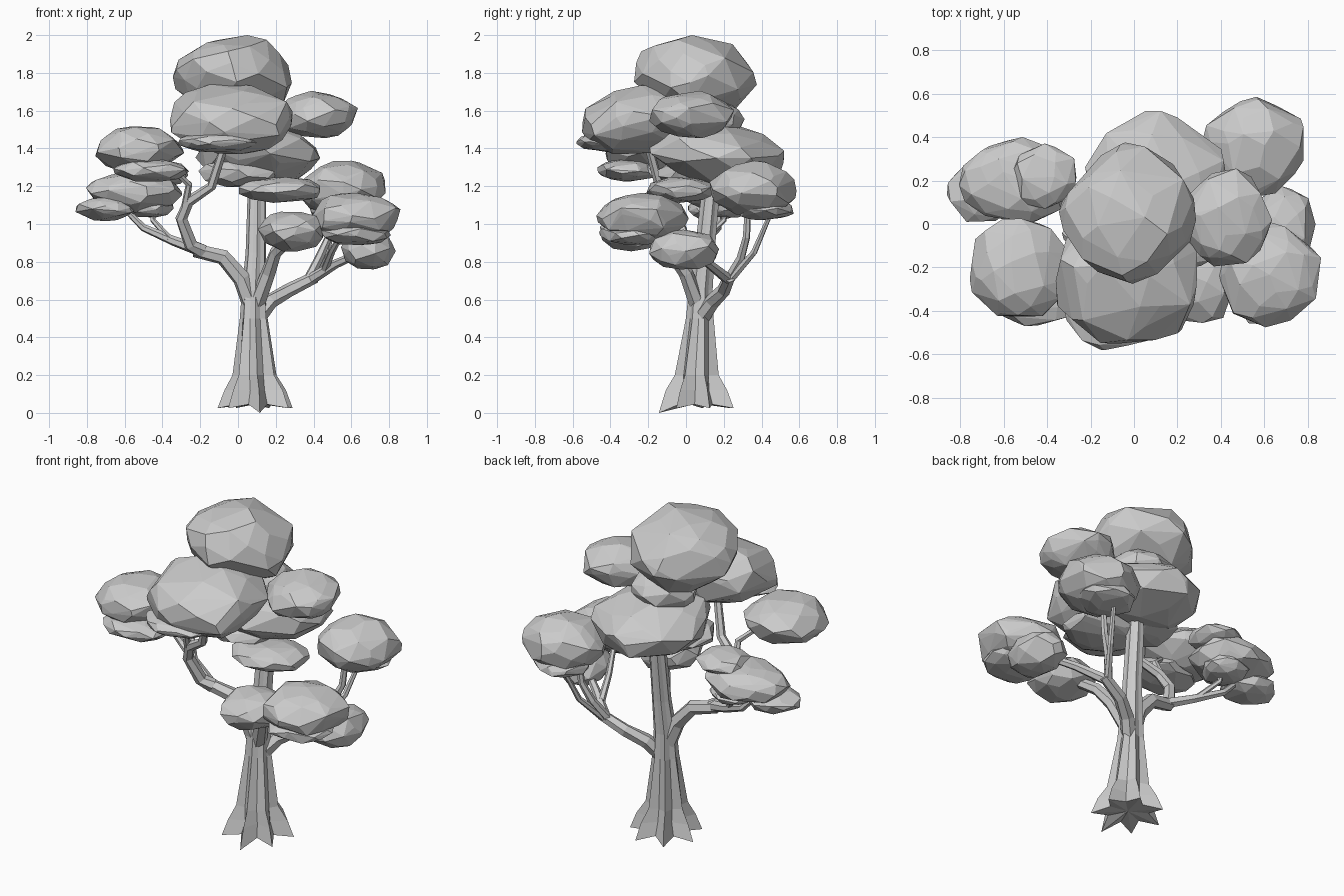
import bpy, bmesh, math, random
from mathutils import Vector

if "Cube" in bpy.data.objects:
    bpy.data.objects.remove(bpy.data.objects["Cube"])

random.seed(7)


def finish(bm, name):
    bmesh.ops.recalc_face_normals(bm, faces=bm.faces[:])
    me = bpy.data.meshes.new(name)
    bm.to_mesh(me)
    bm.free()
    ob = bpy.data.objects.new(name, me)
    bpy.context.collection.objects.link(ob)
    return ob


def loft(rings, name, hollow=None):
    # skin a list of equal-length point rings; cap, or fan the base to a raised point
    bm = bmesh.new()
    vr = [[bm.verts.new(p) for p in ring] for ring in rings]
    n = len(vr[0])
    for a, b in zip(vr, vr[1:]):
        for i in range(n):
            j = (i + 1) % n
            bm.faces.new((a[i], a[j], b[j], b[i]))
    if hollow:
        c = bm.verts.new(hollow)
        for i in range(n):
            bm.faces.new((vr[0][i], vr[0][(i + 1) % n], c))
    else:
        bm.faces.new(vr[0])
    bm.faces.new(vr[-1])
    return finish(bm, name)


def branch(name, pts, r0, r1, sides=6):
    # tapered faceted limb along a path
    P = [Vector(p) for p in pts]
    rings = []
    for i, p in enumerate(P):
        t = (P[min(i + 1, len(P) - 1)] - P[max(i - 1, 0)]).normalized()
        u = t.cross(Vector((0.3, 1, 0.1))).normalized()
        v = t.cross(u)
        r = r0 + (r1 - r0) * i / (len(P) - 1)
        rings.append([p + r * (math.cos(a) * u + math.sin(a) * v)
                      for a in (2 * math.pi * k / sides for k in range(sides))])
    return loft(rings, name)


def leaf_clump(name, c, r, tilt=(0, 0), n=46):
    # irregular faceted ellipsoid: hull of jittered sphere points fitted to its box
    pts = []
    for i in range(n):
        z = 1 - 2 * (i + 0.5) / n + random.uniform(-.03, .03)
        z = max(-1, min(1, z))
        a = i * 2.39996 + random.uniform(-.3, .3)
        s = math.sqrt(1 - z * z)
        k = random.uniform(.9, 1.05)
        p = Vector((s * math.cos(a), s * math.sin(a), z)) * k
        p.z += tilt[0] * p.x + tilt[1] * p.y
        pts.append(p)
    for ax in range(3):
        lo, hi = min(p[ax] for p in pts), max(p[ax] for p in pts)
        for p in pts:
            p[ax] = c[ax] + r[ax] * (2 * (p[ax] - lo) / (hi - lo) - 1)
    bm = bmesh.new()
    for p in pts:
        bm.verts.new(p)
    bmesh.ops.convex_hull(bm, input=bm.verts[:])
    loose = [v for v in bm.verts if not v.link_faces]
    bmesh.ops.delete(bm, geom=loose, context='VERTS')
    bmesh.ops.dissolve_limit(bm, angle_limit=math.radians(5),
                             verts=bm.verts[:], edges=bm.edges[:])
    return finish(bm, name)


# trunk with seven flared roots: z, x, y, ridge radius, valley radius
profile = [(0.015, .095, .06, .205, .115), (0.12, .095, .06, .168, .088),
           (0.20, .09, .06, .12, .085), (0.50, .085, .075, .076, .062),
           (0.65, .085, .08, .065, .055), (0.85, .095, .10, .055, .047),
           (1.15, .10, .13, .05, .042), (1.38, .10, .14, .04, .035)]
rings = []
for z, x, y, ro, ri in profile:
    ring = []
    for k in range(14):
        a = -math.pi / 2 + 0.1 + math.pi * k / 7
        r = ri if k % 2 else ro
        lift = 0 if z > .03 else (-.015 if k == 0 else .03 if k % 2 else .01)
        ring.append((x + r * math.cos(a), y + r * math.sin(a), z + lift))
    rings.append(ring)
loft(rings, "trunk", hollow=(.095, .06, .05))

# limbs
branch("left_limb", [(.08, .08, .56), (.02, .06, .71), (-.08, .05, .825),
                     (-.23, .03, .86)], .055, .036)
branch("left_upper_limb", [(-.19, .03, .855), (-.25, 0, .89), (-.3, -.05, 1.03),
                           (-.26, -.09, 1.12), (-.14, -.14, 1.2), (-.07, -.2, 1.42)], .04, .022)
branch("left_upper_twig", [(-.28, -.08, 1.09), (-.26, -.13, 1.21), (-.36, -.2, 1.3)], .022, .016)
branch("left_lower_limb", [(-.2, .03, .86), (-.34, .1, .91), (-.5, .17, .98),
                           (-.62, .17, 1.1)], .032, .014)
branch("left_lower_twig", [(-.36, .1, .92), (-.45, .2, 1.02), (-.46, .22, 1.2)], .018, .012)
branch("front_limb", [(.1, .06, .58), (.16, 0, .74), (.2, -.08, .85),
                      (.3, -.22, .95)], .045, .028)
branch("right_limb", [(.1, .08, .5), (.17, .14, .59), (.27, .2, .65),
                      (.41, .23, .72)], .046, .032)
branch("right_back_limb", [(.37, .22, .7), (.43, .29, .82), (.48, .32, .93),
                           (.5, .33, 1.12)], .028, .016)
branch("right_back_twig", [(.39, .24, .71), (.47, .36, .85), (.52, .45, 1.06)], .022, .012)
branch("right_front_limb", [(.39, .22, .71), (.52, .12, .79), (.68, .0, .86)], .03, .018)
branch("right_front_twig", [(.46, .16, .76), (.5, .03, .86), (.58, -.15, 1.0)], .022, .014)

# leaf clumps: centre, radii, tilt in x and y
clumps = {
    "top_leaves": ((-.03, .05, 1.785), (.315, .325, .215), (0, -.1)),
    "under_top_leaves": ((.05, .13, 1.55), (.2, .18, .12)),
    "front_leaves": ((-.035, -.24, 1.555), (.325, .31, .185), (0, .15)),
    "front_lower_leaves": ((-.1, -.39, 1.435), (.22, .19, .055)),
    "upper_right_leaves": ((.42, .03, 1.58), (.215, .225, .125)),
    "back_leaves": ((.105, .16, 1.37), (.33, .36, .175), (0, -.25)),
    "back_lower_leaves": ((0, .05, 1.27), (.21, .2, .075)),
    "middle_leaves": ((.22, -.03, 1.18), (.215, .18, .068)),
    "right_back_leaves": ((.545, .355, 1.19), (.235, .23, .145)),
    "right_back_lower_leaves": ((.55, .42, 1.075), (.17, .15, .055)),
    "right_front_leaves": ((.625, -.23, 1.04), (.235, .245, .125)),
    "right_front_lower_leaves": ((.62, -.27, .945), (.19, .19, .055)),
    "right_low_leaves": ((.69, -.01, .865), (.145, .185, .105)),
    "front_low_leaves": ((.28, -.27, .96), (.175, .185, .105)),
    "left_front_leaves": ((-.52, -.2, 1.395), (.235, .225, .122)),
    "left_front_lower_leaves": ((-.46, -.31, 1.285), (.2, .16, .06)),
    "left_back_leaves": ((-.55, .2, 1.17), (.255, .2, .11)),
    "left_back_small_leaves": ((-.41, .22, 1.26), (.145, .15, .065)),
    "left_outer_leaves": ((-.7, .15, 1.08), (.16, .14, .065)),
    "left_inner_leaves": ((-.47, .22, 1.09), (.13, .13, .055)),
}
for name, (c, r, *tilt) in clumps.items():
    leaf_clump(name, c, r, tilt[0] if tilt else (0, 0), 60 if r[0] > .2 else 40)
